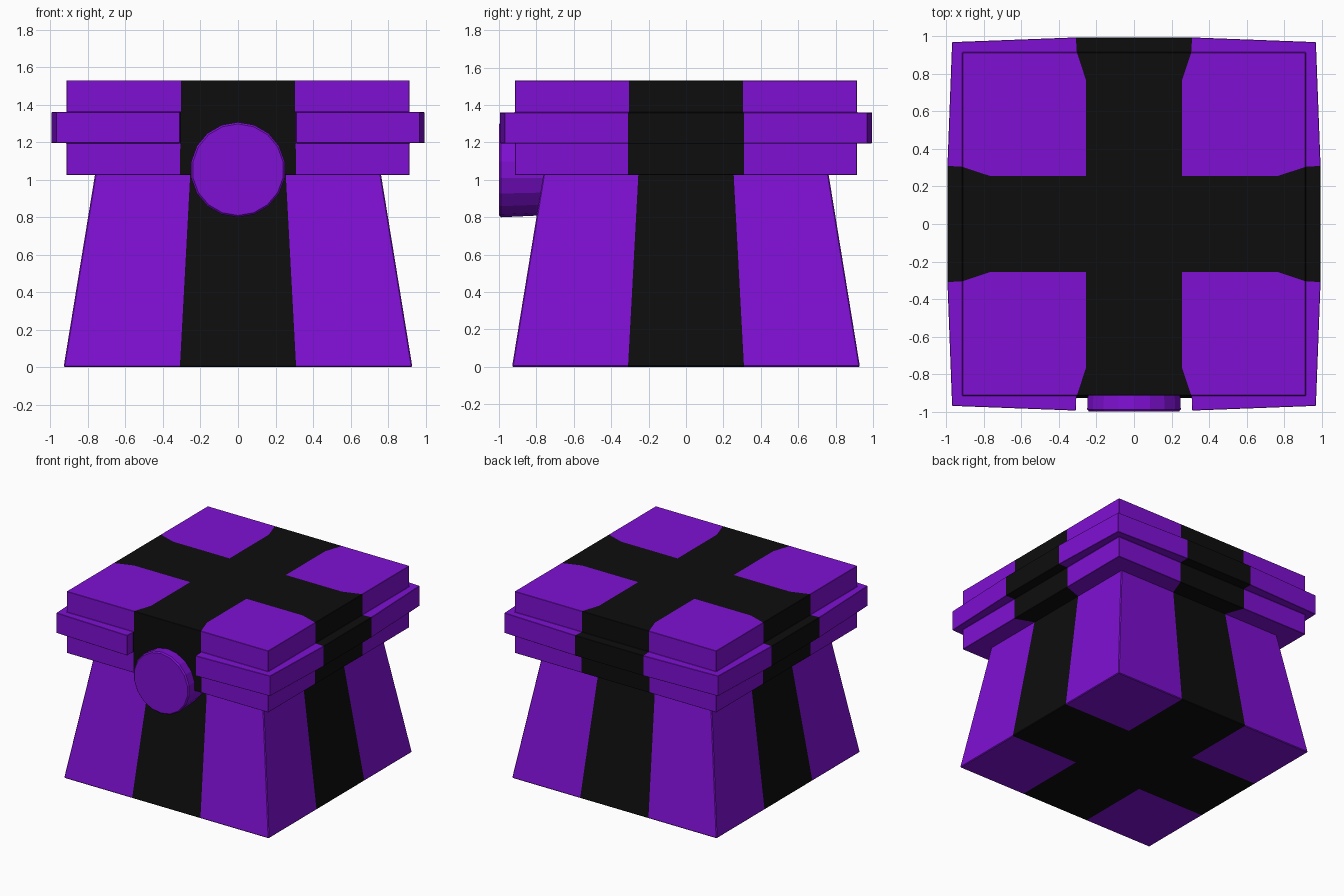
import bpy, bmesh, math

if "Cube" in bpy.data.objects:
    bpy.data.objects.remove(bpy.data.objects["Cube"])


def material(name, rgb):
    m = bpy.data.materials.new(name)
    m.diffuse_color = (*rgb, 1)
    m.use_nodes = True
    m.node_tree.nodes["Principled BSDF"].inputs["Base Color"].default_value = m.diffuse_color
    return m


PURPLE = material("purple", (0.21, 0.005, 0.65))
BLACK = material("black", (0.004, 0.004, 0.004))


def ring(z, h, s, mid=None, front=None):
    """Square outline split by the ribbon; mid = reach at the ribbon, front = ribbon depth at front."""
    m = mid or h
    f = front or m
    pts = [(-h, -h), (-s, -m), (-s, -f), (s, -f), (s, -m), (h, -h), (m, -s),
           (m, s), (h, h), (s, m), (-s, m), (-h, h), (-m, s), (-m, -s)]
    return [(x, y, z) for x, y in pts]


RIBBON = {2, 6, 9, 12}   # outline segments that belong to the ribbon


def wrapped_shell(name, rings, cap_bottom, cap_top):
    bm = bmesh.new()

    def face(pts, black):
        bm.faces.new([bm.verts.new(p) for p in pts]).material_index = int(black)

    for a, b in zip(rings, rings[1:]):
        for i in range(14):
            j = (i + 1) % 14
            face((a[i], a[j], b[j], b[i]), i in RIBBON)
    for r, use in ((rings[0], cap_bottom), (rings[-1], cap_top)):
        if use:
            z, h, s = r[0][2], r[5][0], r[4][0]
            g = (-h, -s, s, h)
            for i in range(3):
                for j in range(3):
                    face([(g[i], g[j], z), (g[i + 1], g[j], z),
                          (g[i + 1], g[j + 1], z), (g[i], g[j + 1], z)], i == 1 or j == 1)
    bmesh.ops.remove_doubles(bm, verts=bm.verts, dist=0.0005)
    bmesh.ops.recalc_face_normals(bm, faces=bm.faces)
    me = bpy.data.meshes.new(name)
    bm.to_mesh(me)
    bm.free()
    me.materials.append(PURPLE)
    me.materials.append(BLACK)
    ob = bpy.data.objects.new(name, me)
    bpy.context.collection.objects.link(ob)
    return ob


def soften(ob, width):
    b = ob.modifiers.new("edge", "BEVEL")
    b.width = width
    b.segments = 1
    b.angle_limit = math.radians(40)


# Tapered box body
body = wrapped_shell("box_body", [ring(0, 0.93, 0.31), ring(1.025, 0.763, 0.255)], True, False)
soften(body, 0.006)

# Lid with a raised band that is notched at the front ribbon
H = 0.915
lid = wrapped_shell("box_lid", [
    ring(1.025, 0.763, 0.255),
    ring(1.025, H, 0.31),
    ring(1.195, H, 0.31),
    ring(1.195, 0.97, 0.31, 0.995, H),
    ring(1.36, 0.97, 0.31, 0.995, H),
    ring(1.36, H, 0.305),
    ring(1.53, H, 0.305),
    ring(1.53, 0.765, 0.255)], True, True)
soften(lid, 0.01)

# Round clasp on the front
bpy.ops.mesh.primitive_cone_add(vertices=18, radius1=0.24, radius2=0.254, depth=0.3,
                                location=(0, -0.85, 1.053), rotation=(math.pi / 2, 0, 0))
clasp = bpy.context.object
clasp.name = "round_clasp"
clasp.data.materials.append(PURPLE)
soften(clasp, 0.01)
